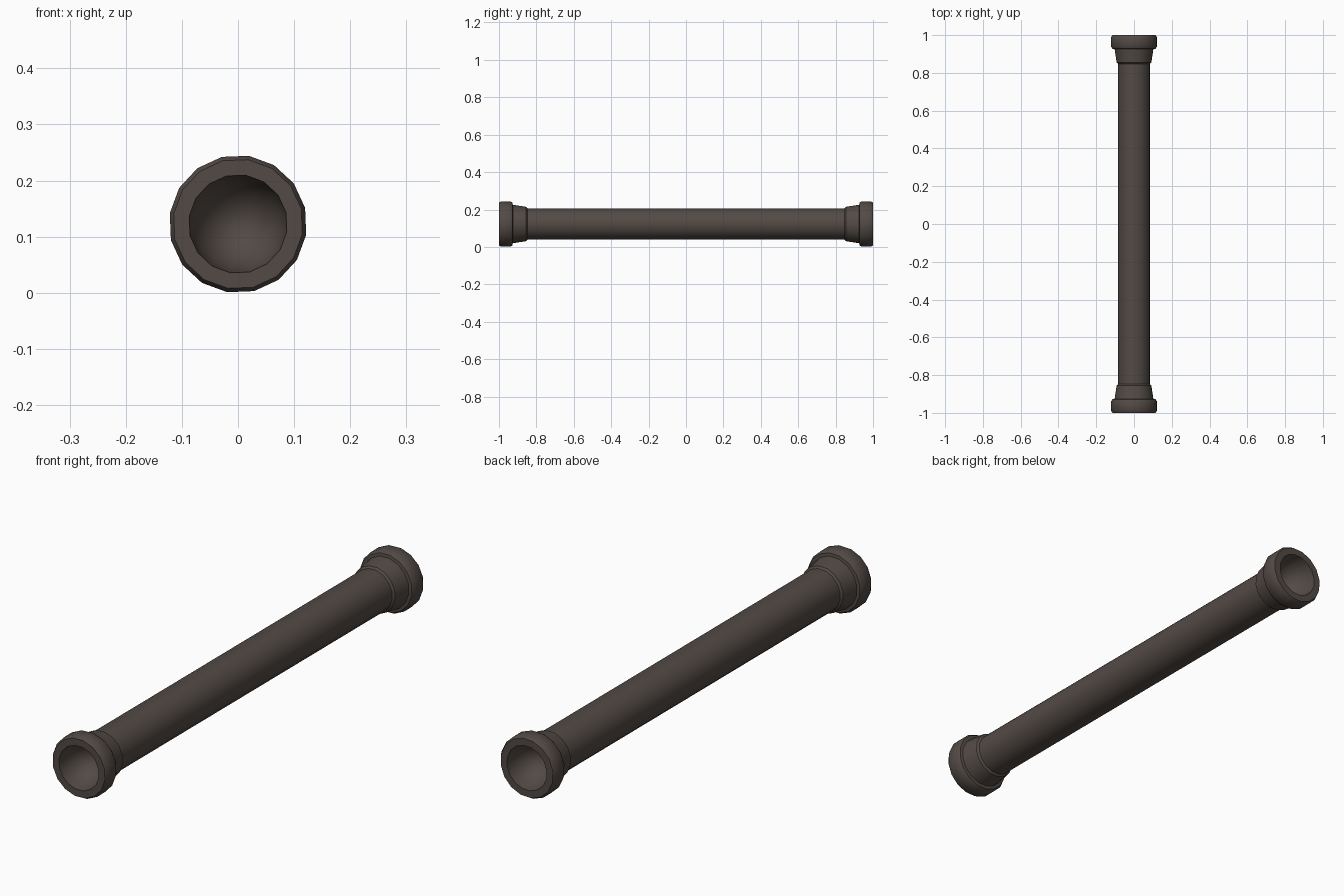
import bpy, bmesh, math

if "Cube" in bpy.data.objects:
    bpy.data.objects.remove(bpy.data.objects["Cube"])

SIDES = 16
TURN = math.radians(13.5)
CENTRE_Z = 0.1225

iron = bpy.data.materials.new("dark brown iron")
iron.diffuse_color = (0.085, 0.068, 0.059, 1)
iron.use_nodes = True
iron.node_tree.nodes["Principled BSDF"].inputs["Base Color"].default_value = iron.diffuse_color


def lathe(name, profile):
    """Spin (y, radius) points around the pipe's long axis."""
    bm = bmesh.new()
    rings = []
    for y, r in profile:
        if r < 1e-5:
            rings.append([bm.verts.new((0, y, CENTRE_Z))])
            continue
        rings.append([bm.verts.new((r * math.cos(TURN + math.tau * i / SIDES), y,
                                    CENTRE_Z + r * math.sin(TURN + math.tau * i / SIDES)))
                      for i in range(SIDES)])
    for a, b in zip(rings, rings[1:]):
        for i in range(SIDES):
            j = (i + 1) % SIDES
            if len(a) == 1:
                bm.faces.new((a[0], b[i], b[j]))
            elif len(b) == 1:
                bm.faces.new((a[i], a[j], b[0]))
            else:
                bm.faces.new((a[i], a[j], b[j], b[i]))
    bmesh.ops.recalc_face_normals(bm, faces=bm.faces)
    mesh = bpy.data.meshes.new(name)
    bm.to_mesh(mesh)
    bm.free()
    mesh.materials.append(iron)
    obj = bpy.data.objects.new(name, mesh)
    bpy.context.collection.objects.link(obj)
    bpy.ops.object.select_all(action='DESELECT')
    bpy.context.view_layer.objects.active = obj
    obj.select_set(True)
    bpy.ops.object.shade_smooth_by_angle(angle=math.radians(32))
    return obj


# rounded hollow in each mouth, from the deepest point out to the rim
DEPTH, MOUTH = 0.12, 0.088
hollow = [(1 - DEPTH * math.cos(math.radians(a)), MOUTH * math.sin(math.radians(a)))
          for a in range(0, 91, 15)]
# flange with bevelled rims, tapered neck, then a step down to the pipe
collar = [(1.0, 0.116), (0.988, 0.123), (0.94, 0.123), (0.928, 0.116),
          (0.926, 0.104), (0.855, 0.093), (0.848, 0.085)]
half = hollow + collar
whole = half + [(-y, r) for y, r in reversed(half)]

lathe("pipe_with_flanged_ends", whole)
